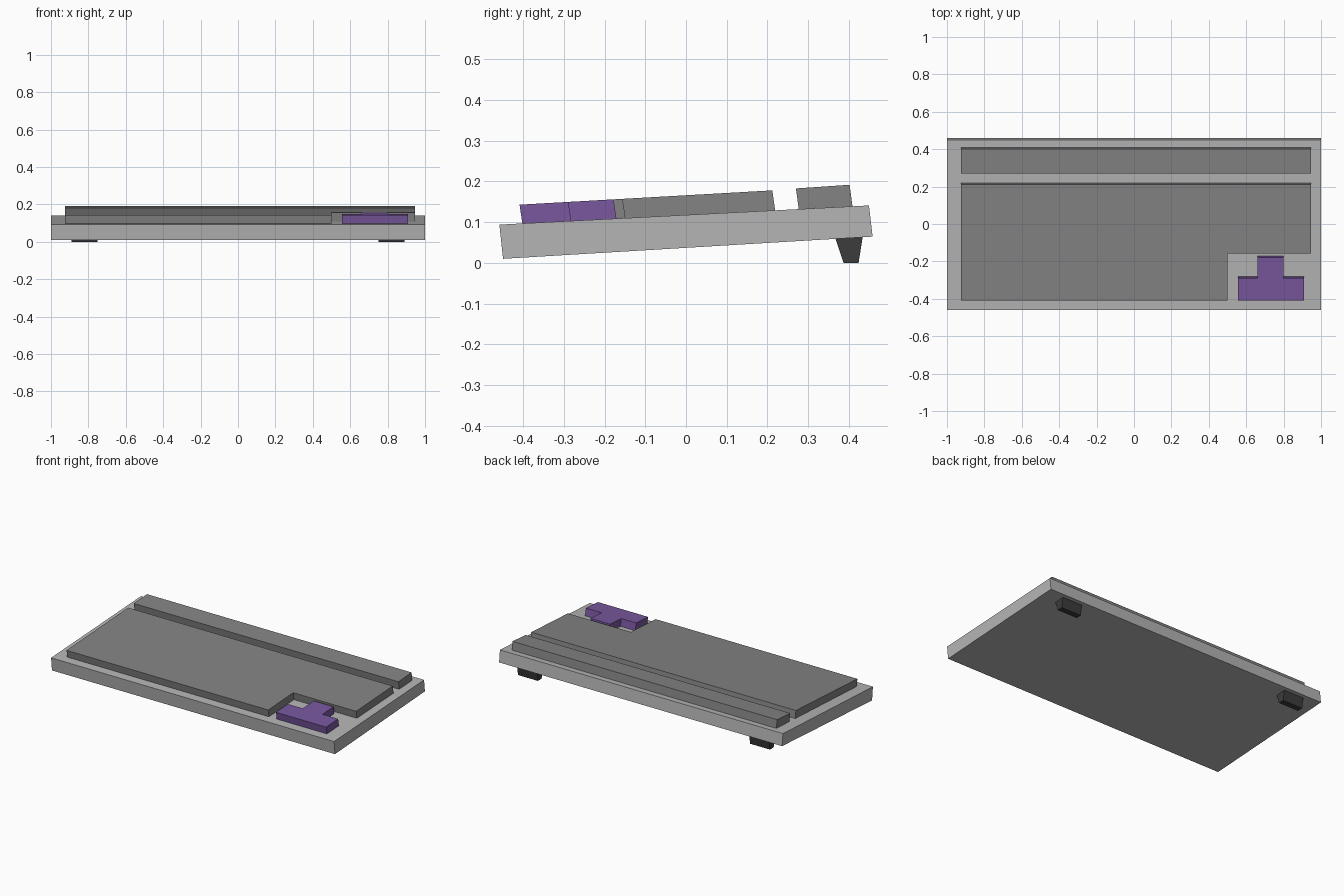
import bpy, bmesh

if "Cube" in bpy.data.objects:
    bpy.data.objects.remove(bpy.data.objects["Cube"])


def material(name, rgb):
    m = bpy.data.materials.new(name)
    m.diffuse_color = (*rgb, 1)
    m.use_nodes = True
    m.node_tree.nodes["Principled BSDF"].inputs["Base Color"].default_value = m.diffuse_color
    return m


CASE = material("light grey", (0.46, 0.46, 0.46))
KEYS = material("mid grey", (0.23, 0.23, 0.23))
ACCENT = material("purple", (0.19, 0.095, 0.34))
RUBBER = material("dark rubber", (0.045, 0.045, 0.045))


def prism(name, lower, upper, mat):
    """Solid between two matching outlines."""
    bm = bmesh.new()
    a = [bm.verts.new(p) for p in lower]
    b = [bm.verts.new(p) for p in upper]
    bm.faces.new(a)
    bm.faces.new(b)
    n = len(a)
    for i in range(n):
        j = (i + 1) % n
        bm.faces.new((a[i], a[j], b[j], b[i]))
    bmesh.ops.recalc_face_normals(bm, faces=bm.faces)
    me = bpy.data.meshes.new(name)
    bm.to_mesh(me)
    bm.free()
    me.materials.append(mat)
    ob = bpy.data.objects.new(name, me)
    bpy.context.collection.objects.link(ob)
    return ob


def side_profile(name, profile, x0, x1, mat):
    """Extrude a (y, z) profile along x."""
    return prism(name, [(x0, y, z) for y, z in profile],
                 [(x1, y, z) for y, z in profile], mat)


def key_block(name, plan, mat, z0, slope):
    """Plan outline (top edge) leaning with the tilted case."""
    lower = [(x, y + 0.007, 0.094 + 0.0518 * (y + 0.007 + 0.4585)) for x, y in plan]
    upper = [(x, y, z0 + slope * y) for x, y in plan]
    return prism(name, lower, upper, mat)


# Tilted case
side_profile("case", [(-0.4495, 0.010), (0.4585, 0.0645), (0.4495, 0.141), (-0.4585, 0.094)],
             -1, 1, CASE)

# Main key area with a notch for the arrow keys
key_block("main_keys", [(-0.925, -0.409), (0.50, -0.409), (0.50, -0.157), (0.945, -0.157),
                        (0.945, 0.212), (-0.925, 0.212)], KEYS, 0.1661, 0.0565)

# Function key row
key_block("function_keys", [(-0.925, 0.27), (0.945, 0.27), (0.945, 0.402), (-0.925, 0.402)],
          KEYS, 0.1645, 0.068)

# Arrow keys, inverted T
key_block("arrow_keys", [(0.555, -0.409), (0.91, -0.409), (0.91, -0.289), (0.80, -0.289),
                         (0.80, -0.178), (0.66, -0.178), (0.66, -0.289), (0.555, -0.289)],
          ACCENT, 0.1661, 0.0565)

# Rear feet
for label, s in (("left", -1), ("right", 1)):
    side_profile(label + "_foot", [(0.387, 0), (0.424, 0), (0.434, 0.0632), (0.3675, 0.0592)],
                 s * 0.75, s * 0.89, RUBBER)
